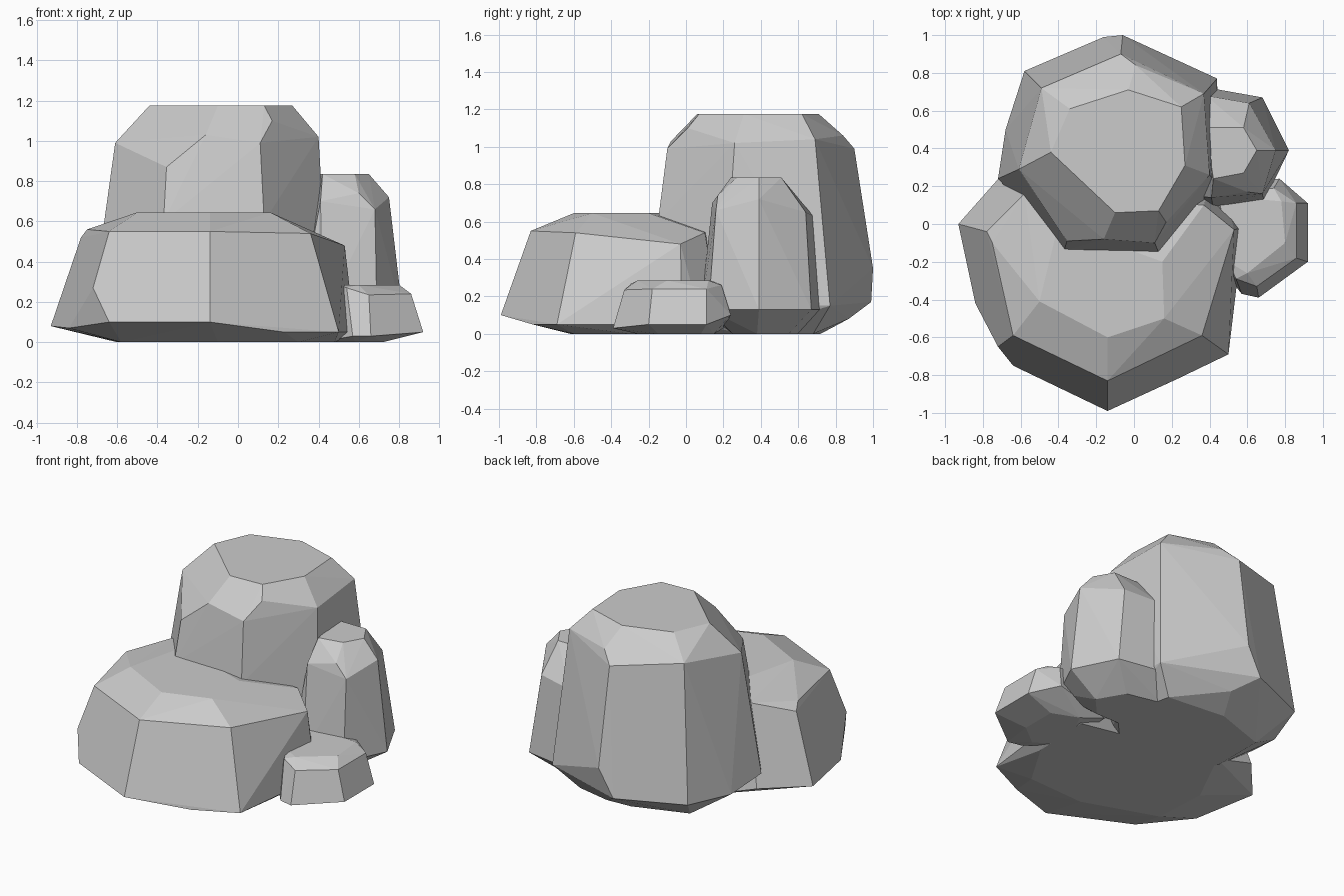
import bpy, bmesh, math


def rock(name, *rings):
    """Faceted boulder: convex skin over a few rings of corner points."""
    bm = bmesh.new()
    for ring in rings:
        for p in ring:
            bm.verts.new(p)
    res = bmesh.ops.convex_hull(bm, input=bm.verts[:])
    loose = {v for v in bm.verts if not v.link_faces}
    bmesh.ops.delete(bm, geom=list(loose), context='VERTS')
    bmesh.ops.dissolve_limit(bm, angle_limit=math.radians(2),
                             verts=bm.verts[:], edges=bm.edges[:])
    bmesh.ops.recalc_face_normals(bm, faces=bm.faces[:])
    mesh = bpy.data.meshes.new(name)
    bm.to_mesh(mesh)
    bm.free()
    ob = bpy.data.objects.new(name, mesh)
    bpy.context.collection.objects.link(ob)
    return ob


def level(z, *pts):
    """Ring of points at one height."""
    return [(x, y, z) for x, y in pts]


# Wide low boulder at the front: base, widest ring, shoulder, top
rock("front_boulder",
     level(0, (-.6, -.1), (-.58, -.45), (-.1, -.62), (.3, -.6), (.48, -.3), (.5, .1), (-.4, .3)),
     [(-.93, 0, .08), (-.84, -.42, .07), (-.64, -.75, .1), (-.14, -.99, .1), (.23, -.82, .05),
      (.5, -.69, .05), (.58, -.02, .05), (.4, .18, .05), (-.7, .26, .1), (-.72, -.65, .27)],
     [(-.78, -.04, .52), (-.75, -.1, .56), (-.64, -.59, .55), (-.14, -.83, .55), (.36, -.59, .54),
      (.53, -.03, .48), (.37, .1, .54), (-.58, .16, .6)],
     level(.645, (-.5, -.41), (-.31, -.47), (-.14, -.6), (.16, -.5), (.15, -.2), (-.4, 0)))

# Tall boulder at the back
rock("tall_boulder",
     level(0, (-.45, .25), (-.45, .6), (-.1, .72), (.3, .68), (.38, .3), (.1, 0), (-.3, 0)),
     [(-.72, .24, .2), (-.68, .5, .15), (-.58, .81, .17), (-.16, .99, .17), (-.06, 1, .35),
      (-.03, .87, .08), (.44, .77, .15), (.45, .2, .15), (.13, -.15, .6), (-.37, -.14, .6),
      (.13, -.15, .1), (-.37, -.13, .1)],
     [(-.61, .29, .99), (-.355, -.09, .87), (-.16, -.08, 1.03), (.11, -.1, .99), (.17, .01, 1.1),
      (.4, .26, 1.02), (.37, .69, 1.04), (.01, .84, 1.06), (-.07, .9, .99), (-.49, .72, 1.05)],
     level(1.175, (-.44, .38), (-.1, .06), (.13, .07), (.27, .31), (.25, .62), (-.03, .71), (-.34, .61)))

# Slim upright rock on the right
rock("slim_rock",
     level(0, (.3, .25), (.5, .25), (.62, .38), (.52, .55), (.3, .6)),
     level(.13, (.3, .72), (.4, .72), (.68, .67), (.82, .39), (.69, .12), (.42, .08), (.3, .15)),
     [(.41, .14, .7), (.6, .17, .74), (.68, .16, .66), (.75, .39, .72), (.61, .64, .65), (.38, .68, .63)],
     level(.835, (.38, .51), (.58, .51), (.65, .39), (.58, .27), (.42, .24)))

# Small rock at the right
rock("small_rock",
     level(0, (.4, -.15), (.58, -.26), (.72, -.15), (.72, .08), (.55, .15)),
     [(.4, .2, .03), (.77, .24, .1), (.92, .11, .05), (.92, -.2, .05), (.66, -.39, .03), (.57, -.37, .03),
      (.5, -.25, .03)],
     [(.86, .11, .24), (.86, -.18, .24), (.65, -.33, .235), (.54, -.29, .27), (.74, .19, .26)],
     level(.285, (.8, -.1), (.78, .12), (.6, -.26), (.5, -.2), (.45, .15)))
